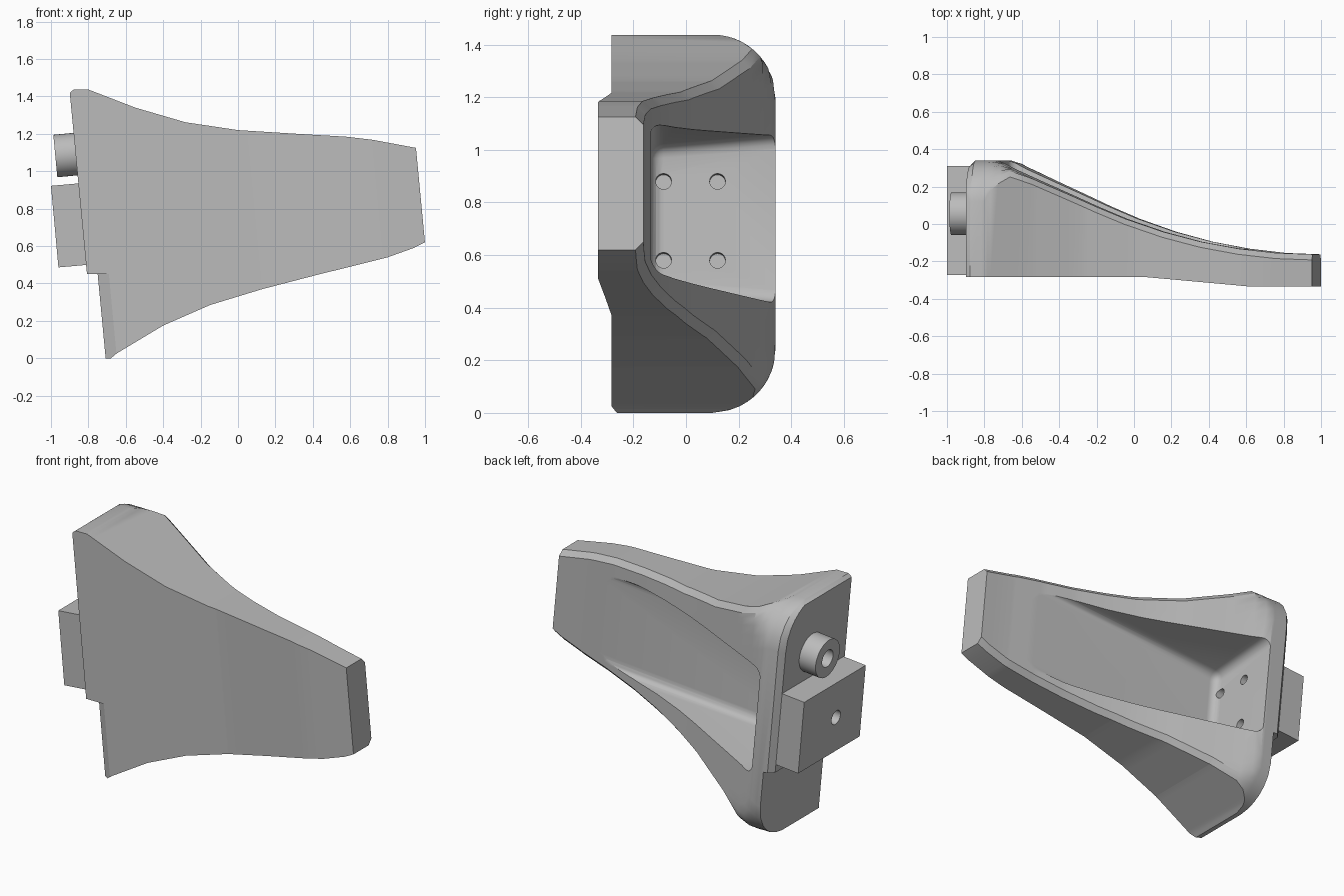
import bpy, bmesh, math
from mathutils import Vector

if "Cube" in bpy.data.objects:
    bpy.data.objects.remove(bpy.data.objects["Cube"], do_unlink=True)

# One plain grey material
grey = bpy.data.materials.new("plain grey")
grey.use_nodes = True
COLOUR = (0.5, 0.5, 0.5, 1)
grey.diffuse_color = COLOUR
grey.node_tree.nodes["Principled BSDF"].inputs["Base Color"].default_value = COLOUR

LEAN, MID = 0.095, 0.72          # the whole part leans slightly
AXIS = Vector((1, 0, LEAN)).normalized()


def place(u, y, z):
    """Turn a position along the leaning arm into a world position."""
    return Vector((u - LEAN * (z - MID), y, z))


def lookup(table, u):
    """Linear interpolation through (u, value) pairs."""
    for (a, p), (b, q) in zip(table, table[1:]):
        if u <= b:
            return p + (q - p) * max(0, (u - a) / (b - a))
    return table[-1][1]


def finish(bm, name):
    bmesh.ops.recalc_face_normals(bm, faces=bm.faces)
    mesh = bpy.data.meshes.new(name)
    bm.to_mesh(mesh)
    bm.free()
    ob = bpy.data.objects.new(name, mesh)
    bpy.context.collection.objects.link(ob)
    mesh.materials.append(grey)
    return ob


def loft(name, rings, bevel=0):
    """Skin a row of equal closed rings and cap both ends."""
    bm = bmesh.new()
    rows = [[bm.verts.new(p) for p in ring] for ring in rings]
    for a, b in zip(rows, rows[1:]):
        for i in range(len(a)):
            j = (i + 1) % len(a)
            bm.faces.new((a[i], a[j], b[j], b[i]))
    bm.faces.new(rows[0])
    bm.faces.new(rows[-1])
    if bevel:
        bmesh.ops.recalc_face_normals(bm, faces=bm.faces)
        bmesh.ops.bevel(bm, geom=bm.edges[:], offset=bevel, segments=5,
                        profile=0.5, affect='EDGES')
    return finish(bm, name)


def rod(name, centre, radius, length, sides=32):
    """Cylinder along the leaning axis."""
    side = Vector((0, 1, 0))
    up = AXIS.cross(side)
    angles = [2 * math.pi * i / sides for i in range(sides)]
    return loft(name, [[Vector(centre) + AXIS * s + radius *
                        (side * math.cos(a) + up * math.sin(a)) for a in angles]
                       for s in (-length / 2, length / 2)])


def cut(ob, *cutters):
    bpy.context.view_layer.objects.active = ob
    for c in cutters:
        c.hide_render = True
        mod = ob.modifiers.new("cut", 'BOOLEAN')
        mod.operation = 'DIFFERENCE'
        mod.solver = 'EXACT'
        mod.object = c
        bpy.ops.object.modifier_apply(modifier=mod.name)
        bpy.data.objects.remove(c, do_unlink=True)


def smooth(ob):
    bpy.ops.object.select_all(action='DESELECT')
    ob.select_set(True)
    bpy.context.view_layer.objects.active = ob
    bpy.ops.object.shade_smooth_by_angle(angle=math.radians(30))


# Outlines along the arm: top, bottom, front and back edges
TOP = [(-.833, 1.42), (-.81, 1.437), (-.732, 1.437), (-.49, 1.34), (-.23, 1.262),
       (.047, 1.22), (.445, 1.195), (.62, 1.185), (.763, 1.168), (.99, 1.125)]
BOTTOM = [(-.833, 0), (-.748, 0), (-.716, .025), (-.452, .175), (-.19, .285),
          (.097, .37), (.373, .44), (.578, .49), (.783, .54), (.928, .59), (.99, .62)]
FRONT = [(-.833, -.283), (.1, -.283), (.4, -.31), (.67, -.335), (.99, -.335)]
BACK = [(-.7, .34), (-.66, .325), (-.6, .293), (-.45, .225), (-.3, .158), (-.15, .09),
        (0, .027), (.2, -.042), (.4, -.095), (.6, -.132), (.8, -.155), (.99, -.162)]
HALF, RADIUS, DEEP = 0.718, 0.24, 0.34
STEPS = (0, .01, .03, .06, .1, .16, .24)


def section(u):
    """Cross-section with a chamfered rim inside a round-cornered plate."""
    top, low = lookup(TOP, u), lookup(BOTTOM, u)
    front, back = lookup(FRONT, u), lookup(BACK, u)
    inset = max(0, -.803 - u)
    ring = [place(u, front, low), place(u, front, top)]
    levels = [(top - d, d) for d in STEPS] + [(low + d, d) for d in reversed(STEPS)]
    for z, d in levels:
        over = min(RADIUS, max(0, abs(z - MID) - (HALF - RADIUS)))
        corner = DEEP - RADIUS + math.sqrt(RADIUS ** 2 - over ** 2) - inset
        ring.append(place(u, min(corner, back - max(0, .03 - d)), z))
    return ring


stations = sorted({u for t in (TOP, BOTTOM, FRONT, BACK) for u, _ in t} | {-.823, -.803})
body = loft("bracket_arm", [section(u) for u in stations])


# Scooped pocket in the back, with rounded inner corners
def pocket_ring(u, centre):
    return [place(u, y, centre + s * h) for y, s, h in
            ((-.135, -1, .28), (-.135, 1, .28), (.6, 1, .34), (.6, -1, .34))]


pocket = loft("pocket_cutter", [pocket_ring(-.7, .735), pocket_ring(.95, .85)], bevel=.05)

# Stepped lower end of the mounting face, and its chamfered front corner
notch = loft("notch_cutter", [[place(u, y, z) for u, z in
             ((-.95, .45), (-.776, .45), (-.776, -.1), (-.95, -.1))] for y in (-.6, .6)])
chamfer = loft("chamfer_cutter", [[place(u, y, z) for u, y in
               ((-.716, -.283), (-.776, -.245), (-.9, -.245), (-.9, -.4), (-.716, -.4))]
               for z in (-.1, .45)])
cut(body, pocket, notch, chamfer)

# Four screw holes in the pocket wall
for y in (-.085, .12):
    for z in (.58, .88):
        cut(body, rod("screw_cutter", place(-.7, y, z), .03, .1, 20))
smooth(body)

# Mounting block with a bolt hole
block = loft("mounting_block", [[(-1, y, .922), (-.82, y, .938), (-.78, y, .502), (-.96, y, .486)]
                                for y in (-.272, .31)])
cut(block, rod("bolt_cutter", (-.98, -.02, .7), .042, .2, 24))
smooth(block)

# Round boss above the block, bored through the middle
boss = rod("round_boss", (-.907, .055, 1.088), .114, .14, 40)
cut(boss, rod("bore_cutter", (-.967, .055, 1.082), .052, .2, 28))
smooth(boss)
